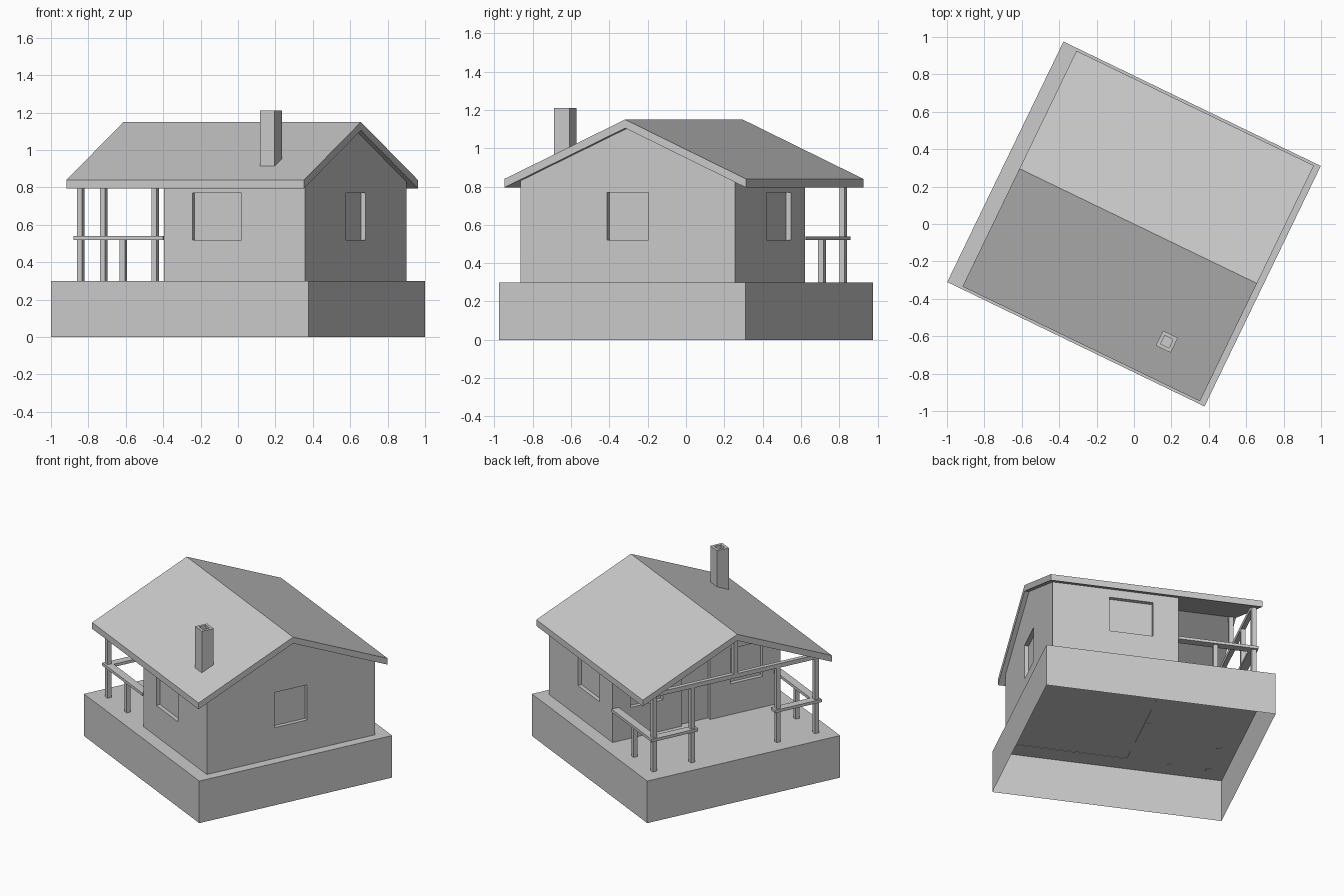
import bpy, bmesh, math

cube = bpy.data.objects.get("Cube")
if cube:
    bpy.data.objects.remove(cube, do_unlink=True)

TURN = math.radians(-25.8)   # the whole house is turned on the ground
FLOOR = 0.30

grey = bpy.data.materials.new("plain_grey")
grey.use_nodes = True
colour = (0.6, 0.6, 0.6, 1)
grey.diffuse_color = colour
grey.node_tree.nodes["Principled BSDF"].inputs["Base Color"].default_value = colour


def add_box(bm, x, y, z):
    """Box from three (low, high) ranges."""
    verts = bmesh.ops.create_cube(bm, size=1)["verts"]
    for v in verts:
        v.co = [r[0] + (c + 0.5) * (r[1] - r[0]) for c, r in zip(v.co, (x, y, z))]
    return verts


def add_prism(bm, profile, x0, x1):
    """Extrude a y-z profile along x."""
    face = bm.faces.new([bm.verts.new((x0, y, z)) for y, z in profile])
    moved = bmesh.ops.extrude_face_region(bm, geom=[face])["geom"]
    for v in moved:
        if isinstance(v, bmesh.types.BMVert):
            v.co.x = x1
    bmesh.ops.recalc_face_normals(bm, faces=bm.faces)


def finish(bm, name):
    mesh = bpy.data.meshes.new(name)
    bm.to_mesh(mesh)
    bm.free()
    mesh.materials.append(grey)
    obj = bpy.data.objects.new(name, mesh)
    obj.rotation_euler.z = TURN
    bpy.context.collection.objects.link(obj)
    return obj


def box(name, x, y, z):
    bm = bmesh.new()
    add_box(bm, x, y, z)
    return finish(bm, name)


def carve(obj, boxes):
    """Cut boxes out of an object and bake the result."""
    bm = bmesh.new()
    for b in boxes:
        add_box(bm, *b)
    cutter = finish(bm, "cutter")
    cutter.hide_render = True
    mod = obj.modifiers.new("carve", "BOOLEAN")
    mod.operation, mod.solver, mod.object = "DIFFERENCE", "EXACT", cutter
    bpy.context.view_layer.update()
    graph = bpy.context.evaluated_depsgraph_get()
    baked = bpy.data.meshes.new_from_object(obj.evaluated_get(graph))
    obj.modifiers.clear()
    obj.data = baked
    bpy.data.objects.remove(cutter, do_unlink=True)


# Foundation: a shell open at the bottom
bm = bmesh.new()
add_box(bm, (-0.764, 0.764), (-0.714, 0.714), (0, FLOOR))
bm.normal_update()
bmesh.ops.delete(bm, geom=[f for f in bm.faces if f.normal.z < -0.5], context="FACES")
finish(bm, "foundation")

# House walls with gables, hollow inside, with recessed windows and door
BACK, FRONT, SIDE = -0.14, 0.70, 0.622
bm = bmesh.new()
add_prism(bm, [(-SIDE, 0.297), (SIDE, 0.297), (SIDE, 0.84), (0, 1.115), (-SIDE, 0.84)],
          BACK, FRONT)
walls = finish(bm, "house_walls")
DEPTH, THICK = 0.028, 0.04
window_z = (0.52, 0.77)
cuts = [
    ((BACK + THICK, FRONT - THICK), (-SIDE + THICK, SIDE - THICK), (0.2, 0.8)),  # room
    ((FRONT - DEPTH, 0.8), (-0.12, 0.12), window_z),                             # gable window
    ((-0.3, BACK + DEPTH), (-0.10, 0.11), (0.2, 0.77)),                          # door
]
for s in (-1, 1):
    cuts.append(((0.03, 0.32), sorted((s * (SIDE - DEPTH), s * 0.8)), window_z))
    cuts.append(((-0.3, BACK + DEPTH), sorted((s * 0.25, s * 0.49)), window_z))
carve(walls, cuts)

# Gabled roof slab
bm = bmesh.new()
add_prism(bm, [(-0.70, 0.795), (0, 1.105), (0.70, 0.795),
               (0.70, 0.84), (0, 1.15), (-0.70, 0.84)], -0.68, 0.73)
finish(bm, "roof")

# Chimney with a flue
chimney = box("chimney", (0.388, 0.476), (-0.534, -0.446), (0.88, 1.21))
carve(chimney, [((0.407, 0.457), (-0.515, -0.465), (1.05, 1.3))])

# Porch posts and rails, mirrored on both sides
R = 0.015
POST_X = -0.645
for s, side in ((-1, "right"), (1, "left")):
    posts = {"corner_post": (POST_X, 0.60, 0.85), "porch_post": (POST_X, 0.317, 0.84),
             "short_post": (-0.39, 0.60, 0.525)}
    for name, (x, y, top) in posts.items():
        box(f"{name}_{side}", (x - R, x + R), (s * y - R, s * y + R), (0.297, top))
    rail_z = (0.52, 0.54)
    box(f"side_rail_{side}", (-0.672, BACK), sorted((s * 0.575, s * 0.63)), rail_z)
    box(f"end_rail_{side}", (-0.672, -0.617), sorted((s * 0.285, s * 0.575)), rail_z)

# Porch beam and king post under the ridge
box("porch_beam", (POST_X - R, POST_X + R), (-0.61, 0.61), (0.83, 0.86))
box("king_post", (POST_X - R, POST_X + R), (-R, R), (0.86, 1.11))
